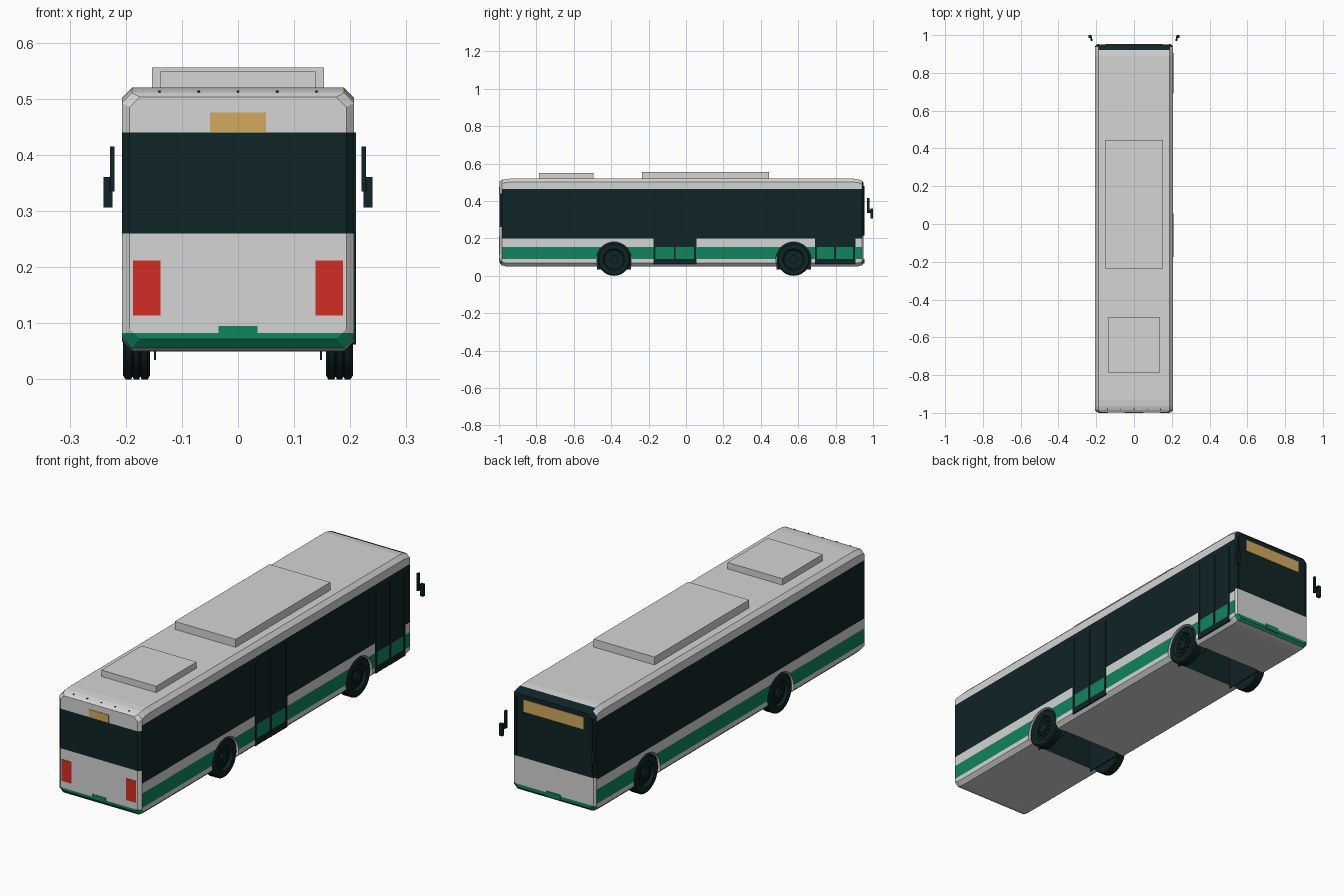
import bpy, bmesh, math
from mathutils import Matrix

cube = bpy.data.objects.get("Cube")
if cube:
    bpy.data.objects.remove(cube, do_unlink=True)

WHITE, DARK, GREEN, RED, AMBER = range(5)
COLOURS = [("white paint", (.66, .66, .66)), ("dark glass", (.005, .018, .02)),
           ("green paint", (.005, .23, .115)), ("red lamp", (.65, .026, .018)),
           ("amber sign", (.65, .40, .105))]
MATS = []
for label, rgb in COLOURS:
    mat = bpy.data.materials.new(label)
    mat.use_nodes = True
    mat.diffuse_color = (*rgb, 1)
    mat.node_tree.nodes["Principled BSDF"].inputs["Base Color"].default_value = (*rgb, 1)
    MATS.append(mat)


def finish(name, bm, colour=None):
    bmesh.ops.recalc_face_normals(bm, faces=bm.faces)
    if colour is not None:
        for f in bm.faces:
            f.material_index = colour
    mesh = bpy.data.meshes.new(name)
    bm.to_mesh(mesh)
    bm.free()
    for mat in MATS:
        mesh.materials.append(mat)
    ob = bpy.data.objects.new(name, mesh)
    bpy.context.collection.objects.link(ob)
    return ob


def box(name, x, y, z, colour):
    """Box from (low, high) ranges on each axis."""
    bm = bmesh.new()
    bmesh.ops.create_cube(bm, size=1)
    for v in bm.verts:
        for i, (lo, hi) in enumerate((x, y, z)):
            v.co[i] = hi if v.co[i] > 0 else lo
    return finish(name, bm, colour)


def cylinder(bm, x0, x1, r, y=0, z=0, segments=32):
    turn = Matrix.Translation(((x0 + x1) / 2, y, z)) @ Matrix.Rotation(math.pi / 2, 4, 'Y')
    bmesh.ops.create_cone(bm, cap_ends=True, segments=segments, radius1=r, radius2=r,
                          depth=abs(x1 - x0), matrix=turn)


# Body shell lofted along its length: y, half width, bottom, top
STATIONS = [(-.998, .193, .072, .503), (-.985, .207, .056, .511), (-.965, .207, .051, .517),
            (-.93, .207, .05, .52), (.89, .207, .05, .52), (.92, .207, .051, .516),
            (.94, .207, .056, .509), (.95, .199, .068, .496)]
CH = .018
bm = bmesh.new()
rings = []
for y, w, lo, hi in STATIONS:
    half = [(w - CH, lo), (w, lo + CH), (w, hi - CH), (w - CH, hi)]
    section = half + [(-x, z) for x, z in reversed(half)]
    rings.append([bm.verts.new((x, y, z)) for x, z in section])
for a, b in zip(rings, rings[1:]):
    for i in range(8):
        j = (i + 1) % 8
        bm.faces.new((a[i], a[j], b[j], b[i]))
bm.faces.new(rings[0])
bm.faces.new(rings[-1])

# Paint lines cut into the shell
DOORS = [(-.175, .055), (.69, .905)]
cuts = [((0, 0, z), (0, 0, 1)) for z in (.083, .09, .155, .2, .21, .26, .44, .465)]
cuts += [((0, y, 0), (0, 1, 0)) for door in DOORS for y in door]
for co, no in cuts:
    bmesh.ops.bisect_plane(bm, geom=bm.verts[:] + bm.edges[:] + bm.faces[:],
                           plane_co=co, plane_no=no)
bmesh.ops.recalc_face_normals(bm, faces=bm.faces)


def paint(face):
    c, n = face.calc_center_median(), face.normal
    if n.y < -.3:
        return GREEN if c.z < .083 else DARK if .26 < c.z < .44 else WHITE
    if n.y > .3:
        return GREEN if c.z < .083 else DARK if c.z > .21 else WHITE
    if abs(n.x) < .8:
        return WHITE
    if .2 < c.z < .465:
        return DARK
    if .09 < c.z < .155:
        return GREEN
    in_door = n.x > 0 and any(a < c.y < b for a, b in DOORS)
    return DARK if in_door and c.z < .2 else WHITE


for f in bm.faces:
    f.material_index = paint(f)
body = finish("body", bm)


def carve(cutter):
    cutter.hide_render = True
    mod = body.modifiers.new("cut", 'BOOLEAN')
    mod.operation = 'DIFFERENCE'
    mod.solver = 'EXACT'
    mod.object = cutter
    bpy.context.view_layer.objects.active = body
    bpy.ops.object.modifier_apply(modifier=mod.name)
    bpy.data.objects.remove(cutter, do_unlink=True)


# Wheel bays, arches and wheels
R = .087
TYRE = [(.157, .05), (.157, .080), (.161, R), (.172, R), (.173, .083), (.175, .083),
        (.176, R), (.186, R), (.187, .083), (.189, .083), (.190, R), (.200, R),
        (.205, .080), (.205, .058), (.202, .054), (.192, .050)]
for place, y in (("rear", -.385), ("front", .575)):
    carve(box("bay_cutter", (-.152, .152), (y - .09, y + .09), (0, .22), DARK))
    for side, s in (("left", 1), ("right", -1)):
        bm = bmesh.new()
        cylinder(bm, s * .149, s * .25, .094, y, R, 40)
        carve(finish("arch_cutter", bm, WHITE))
        box(f"{place}_{side}_wheel_guard", sorted((s * .146, s * .150)),
            (y - .092, y + .092), (.035, .185), DARK)
        bm = bmesh.new()
        loop = [bm.verts.new((s * x, y, R + r)) for x, r in TYRE]
        edges = [bm.edges.new((loop[i], loop[i - 1])) for i in range(len(loop))]
        bmesh.ops.spin(bm, geom=loop + edges, cent=(0, y, R), axis=(1, 0, 0),
                       angle=math.tau, steps=36, use_merge=True)
        bmesh.ops.remove_doubles(bm, verts=bm.verts, dist=1e-5)
        cylinder(bm, s * .160, s * .193, .0505, y, R)
        cylinder(bm, s * .190, s * .203, .022, y, R, 20)
        for k in range(10):
            a = math.tau * k / 10
            cylinder(bm, s * .19, s * .198, .006, y + .036 * math.cos(a),
                     R + .036 * math.sin(a), 8)
        wheel = finish(f"{place}_{side}_wheel", bm, DARK)
        bpy.ops.object.select_all(action='DESELECT')
        wheel.select_set(True)
        bpy.context.view_layer.objects.active = wheel
        bpy.ops.object.shade_smooth_by_angle(angle=math.radians(35))

# Roof units
box("roof_unit_large", (-.153, .153), (-.235, .445), (.515, .556), WHITE)
box("roof_unit_small", (-.138, .138), (-.785, -.495), (.515, .549), WHITE)

# Door posts and sills
for i, (a, b) in enumerate(DOORS):
    for j, y in enumerate((a + .006, (a + b) / 2, b - .006)):
        box(f"door_{i}_post_{j}", (.203, .210), (y - .005, y + .005), (.062, .44), DARK)
    box(f"door_{i}_sill", (.203, .209), (a, b), (.062, .09), DARK)

# Rear lamps, signs and plates
REAR, FRONT = (-1.0, -.994), (.944, .952)
for side, s in (("left", 1), ("right", -1)):
    box(f"{side}_tail_lamp", sorted((s * .138, s * .187)), REAR, (.114, .212), RED)
    box(f"{side}_windscreen_pillar", sorted((s * .186, s * .194)), (.945, .954), (.215, .48), DARK)
    # Mirror arm and head
    box(f"{side}_mirror_arm", sorted((s * .220, s * .228)), (.968, .980), (.335, .415), DARK)
    box(f"{side}_mirror_bracket", sorted((s * .222, s * .230)), (.972, .992), (.335, .355), DARK)
    box(f"{side}_mirror_head", sorted((s * .224, s * .240)), (.986, 1.0), (.306, .361), DARK)
box("rear_sign", (-.05, .05), REAR, (.441, .476), AMBER)
box("rear_plate", (-.035, .035), REAR, (.083, .095), GREEN)
box("front_sign", (-.15, .15), FRONT, (.42, .475), AMBER)
box("front_plate", (-.035, .035), (.945, .954), (.066, .09), GREEN)
for i in range(5):
    x = (i - 2) * .07
    box(f"marker_lamp_{i}", (x - .002, x + .002), (-.984, -.978), (.505, .515), DARK)
